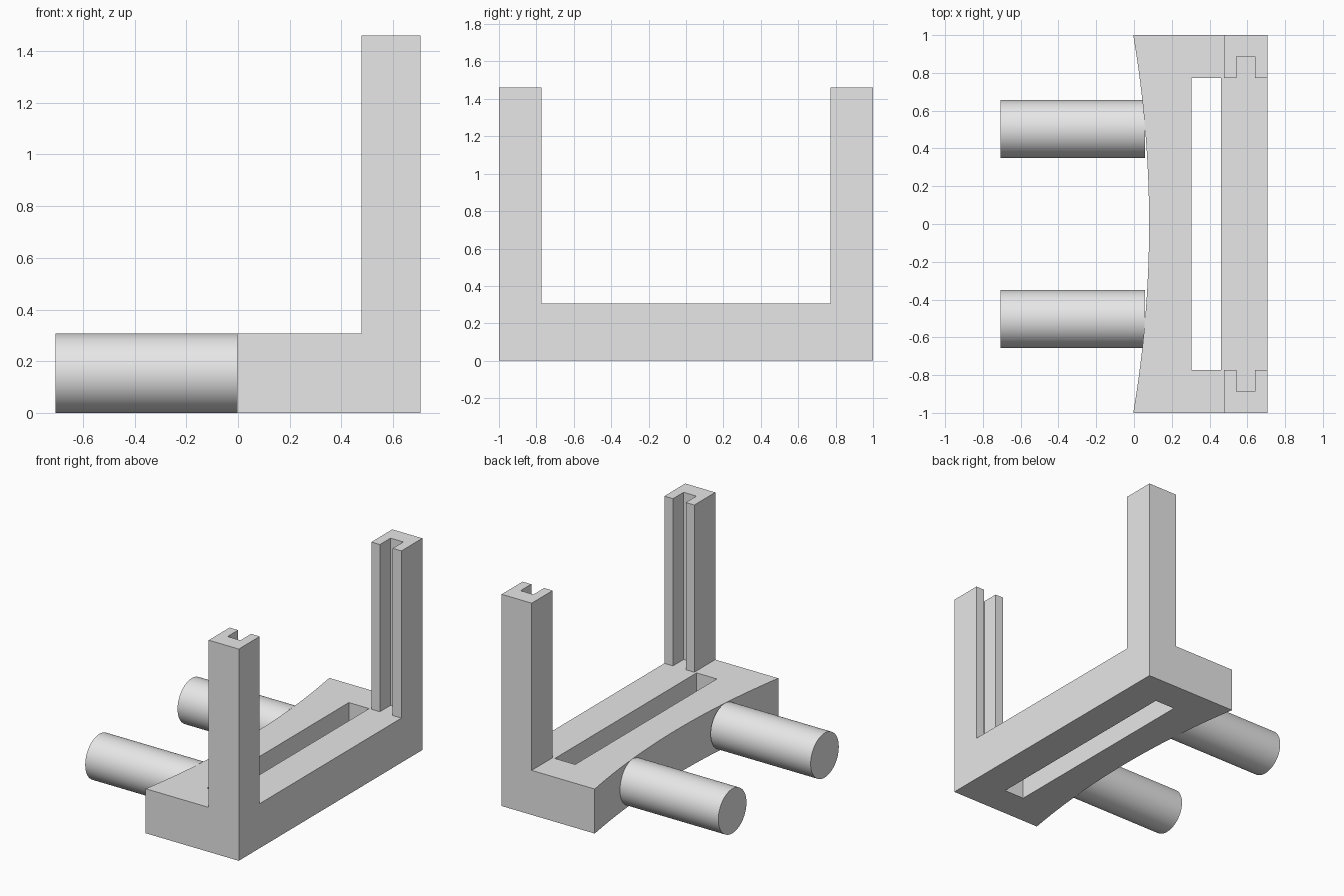
import bpy, bmesh, math
from mathutils import Matrix

cube = bpy.data.objects.get("Cube")
if cube:
    bpy.data.objects.remove(cube, do_unlink=True)

grey = bpy.data.materials.new("light_grey")
grey.use_nodes = True
COLOUR = (0.8, 0.8, 0.8, 1)
grey.diffuse_color = COLOUR
grey.node_tree.nodes["Principled BSDF"].inputs["Base Color"].default_value = COLOUR

BASE_TOP, POST_TOP = 0.307, 1.46
BACK, INNER = 0.706, 0.772


def make_object(name, bm):
    bmesh.ops.recalc_face_normals(bm, faces=bm.faces)
    mesh = bpy.data.meshes.new(name)
    bm.to_mesh(mesh)
    bm.free()
    mesh.materials.append(grey)
    obj = bpy.data.objects.new(name, mesh)
    bpy.context.collection.objects.link(obj)
    return obj


def prism(name, outline, z0, z1):
    """Extrude an xy outline from z0 up to z1."""
    bm = bmesh.new()
    face = bm.faces.new([bm.verts.new((x, y, z0)) for x, y in outline])
    top = bmesh.ops.extrude_face_region(bm, geom=[face])["geom"]
    verts = [v for v in top if isinstance(v, bmesh.types.BMVert)]
    bmesh.ops.translate(bm, verts=verts, vec=(0, 0, z1 - z0))
    return make_object(name, bm)


def combine(target, other, operation):
    mod = target.modifiers.new(operation.lower(), "BOOLEAN")
    mod.object, mod.operation, mod.solver = other, operation, "EXACT"
    activate(target)
    bpy.ops.object.modifier_apply(modifier=mod.name)
    bpy.data.objects.remove(other, do_unlink=True)


def activate(obj):
    bpy.ops.object.select_all(action="DESELECT")
    obj.select_set(True)
    bpy.context.view_layer.objects.active = obj


# Base with a shallow concave arc along one long side
STEPS, DEPTH = 32, 0.084
radius = (1 + DEPTH ** 2) / (2 * DEPTH)
arc = []
for i in range(STEPS + 1):
    y = 1 - 2 * i / STEPS
    arc.append((-0.004 + DEPTH - radius + math.sqrt(radius ** 2 - y * y), y))
frame = prism("base_frame", arc + [(BACK, -1), (BACK, 1)], 0, BASE_TOP)

# Long slot through the base
slot = prism("slot_cutter", [(0.305, -INNER), (0.46, -INNER), (0.46, INNER), (0.305, INNER)],
             -0.1, BASE_TOP + 0.1)
combine(frame, slot, "DIFFERENCE")

# Grooved upright posts at both ends
post_outline = [(0.477, 1), (0.477, INNER), (0.542, INNER), (0.542, 0.888),
                (0.64, 0.888), (0.64, INNER), (BACK, INNER), (BACK, 1)]
for side in (1, -1):
    post = prism("post", [(x, side * y) for x, y in post_outline], BASE_TOP, POST_TOP)
    combine(frame, post, "UNION")

# Round pegs reaching out from the concave side
PEG_RADIUS, PEG_START, PEG_END = 0.1535, -0.706, 0.057
pegs = []
for name, y in (("left_peg", -0.503), ("right_peg", 0.503)):
    bm = bmesh.new()
    place = Matrix.Translation(((PEG_START + PEG_END) / 2, y, PEG_RADIUS))
    bmesh.ops.create_cone(bm, cap_ends=True, segments=64, radius1=PEG_RADIUS,
                          radius2=PEG_RADIUS, depth=PEG_END - PEG_START,
                          matrix=place @ Matrix.Rotation(math.pi / 2, 4, "Y"))
    pegs.append(make_object(name, bm))

for obj in [frame] + pegs:
    activate(obj)
    bpy.ops.object.shade_smooth_by_angle(angle=math.radians(30))
